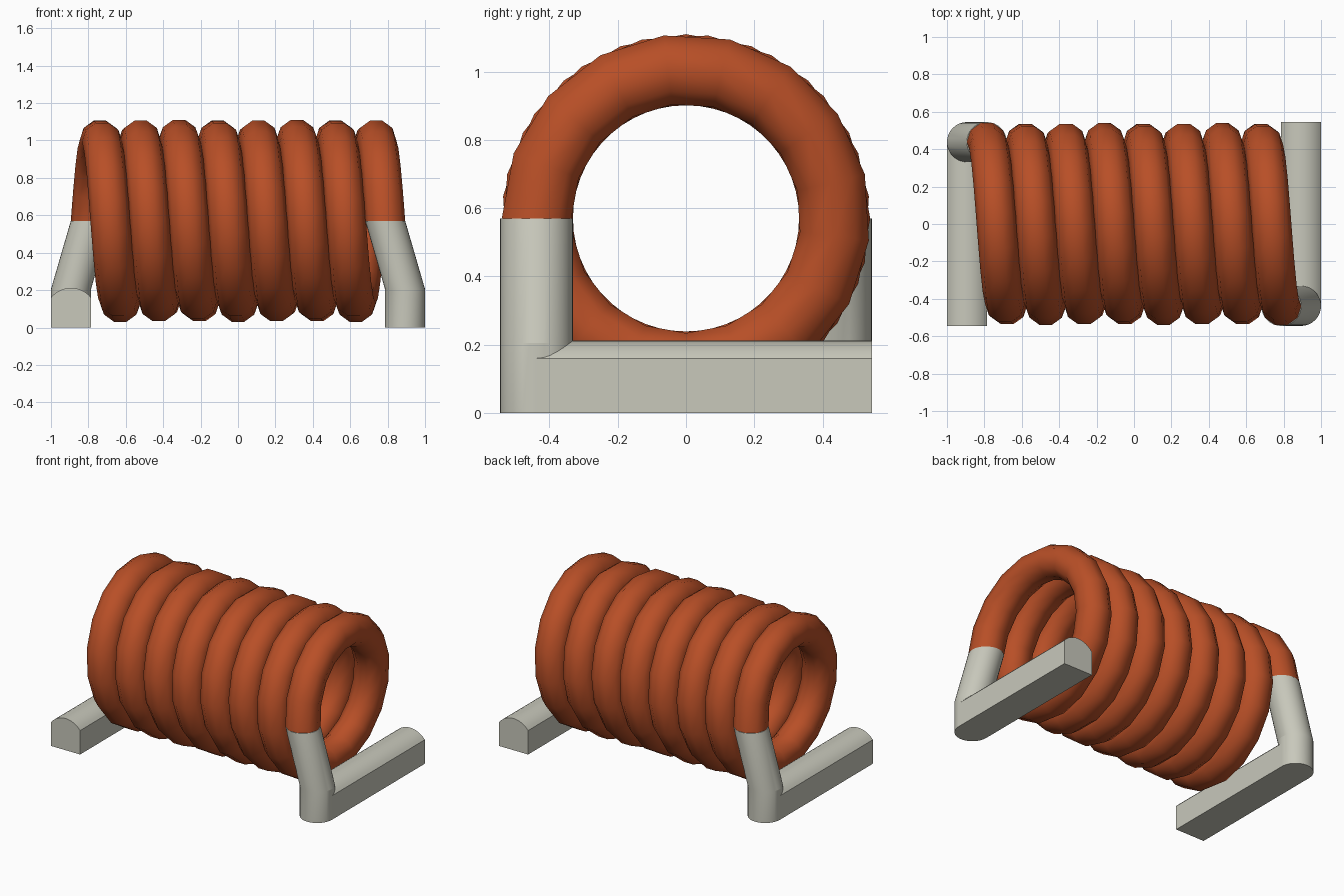
import bpy, bmesh
from math import sin, cos, pi, radians, asin
from mathutils import Vector

if "Cube" in bpy.data.objects:
    bpy.data.objects.remove(bpy.data.objects["Cube"])

WIRE = 0.107       # wire radius
COIL = 0.438       # coil centreline radius
AXIS = 0.57        # coil axis height
END_X = 0.787      # where the winding stops
FOOT_X = 1 - WIRE  # centre of each foot
TURNS = 7.5


def material(name, color):
    m = bpy.data.materials.new(name)
    m.use_nodes = True
    m.diffuse_color = color
    m.node_tree.nodes["Principled BSDF"].inputs["Base Color"].default_value = color
    return m


copper = material("copper_enamel", (0.48, 0.078, 0.02, 1))
tin = material("tinned_metal", (0.58, 0.58, 0.50, 1))


def loft(name, rings, mat, angle):
    """Skin a list of equal-length closed rings and cap both ends."""
    bm = bmesh.new()
    rows = [[bm.verts.new(p) for p in ring] for ring in rings]
    n = len(rows[0])
    for a, b in zip(rows, rows[1:]):
        for i in range(n):
            j = (i + 1) % n
            bm.faces.new((a[i], a[j], b[j], b[i]))
    bm.faces.new(rows[0])
    bm.faces.new(rows[-1])
    bmesh.ops.recalc_face_normals(bm, faces=bm.faces)
    mesh = bpy.data.meshes.new(name)
    bm.to_mesh(mesh)
    bm.free()
    mesh.materials.append(mat)
    obj = bpy.data.objects.new(name, mesh)
    bpy.context.collection.objects.link(obj)
    bpy.ops.object.select_all(action="DESELECT")
    obj.select_set(True)
    bpy.context.view_layer.objects.active = obj
    bpy.ops.object.shade_smooth_by_angle(angle=radians(angle))
    return obj


# Helical winding with a coarse ten-sided wire
def winding_ring(f, sides=10):
    t = f * TURNS * 2 * pi
    out = Vector((0, cos(t), sin(t)))
    mid = Vector((END_X * (2 * f - 1), 0, AXIS)) + out * COIL
    return [mid + Vector((1, 0, 0)) * WIRE * cos(a) + out * WIRE * sin(a)
            for a in (2 * pi * i / sides for i in range(sides))]


STEPS = 130
loft("coil_winding", [winding_ring(i / STEPS) for i in range(STEPS + 1)], copper, 40)


# Legs: a leaning wire end standing on an upright post
def flat_ring(x, y, z, sides=32):
    return [(x + WIRE * cos(2 * pi * i / sides), y + WIRE * sin(2 * pi * i / sides), z)
            for i in range(sides)]


# Foot profile: flat base and sides with a shallow arched top
SHOULDER, TOP = 0.16, 0.212
rise = TOP - SHOULDER
arch = (WIRE ** 2 + rise ** 2) / (2 * rise)
half = asin(WIRE / arch)
profile = [(-WIRE, 0), (WIRE, 0)]
for i in range(13):
    a = half * (1 - i / 6)
    profile.append((arch * sin(a), TOP - arch + arch * cos(a)))

# The two ends are half-turn copies of each other
for side, s in (("left", 1), ("right", -1)):
    loft(side + "_lead", [flat_ring(s * FOOT_X, -s * COIL, 0),
                          flat_ring(s * FOOT_X, -s * COIL, 0.205),
                          flat_ring(s * END_X, -s * COIL, AXIS)], tin, 15)
    loft(side + "_foot_bar", [[(s * FOOT_X + x, s * y, z) for x, z in profile]
                              for y in (-COIL, COIL + WIRE)], tin, 25)
